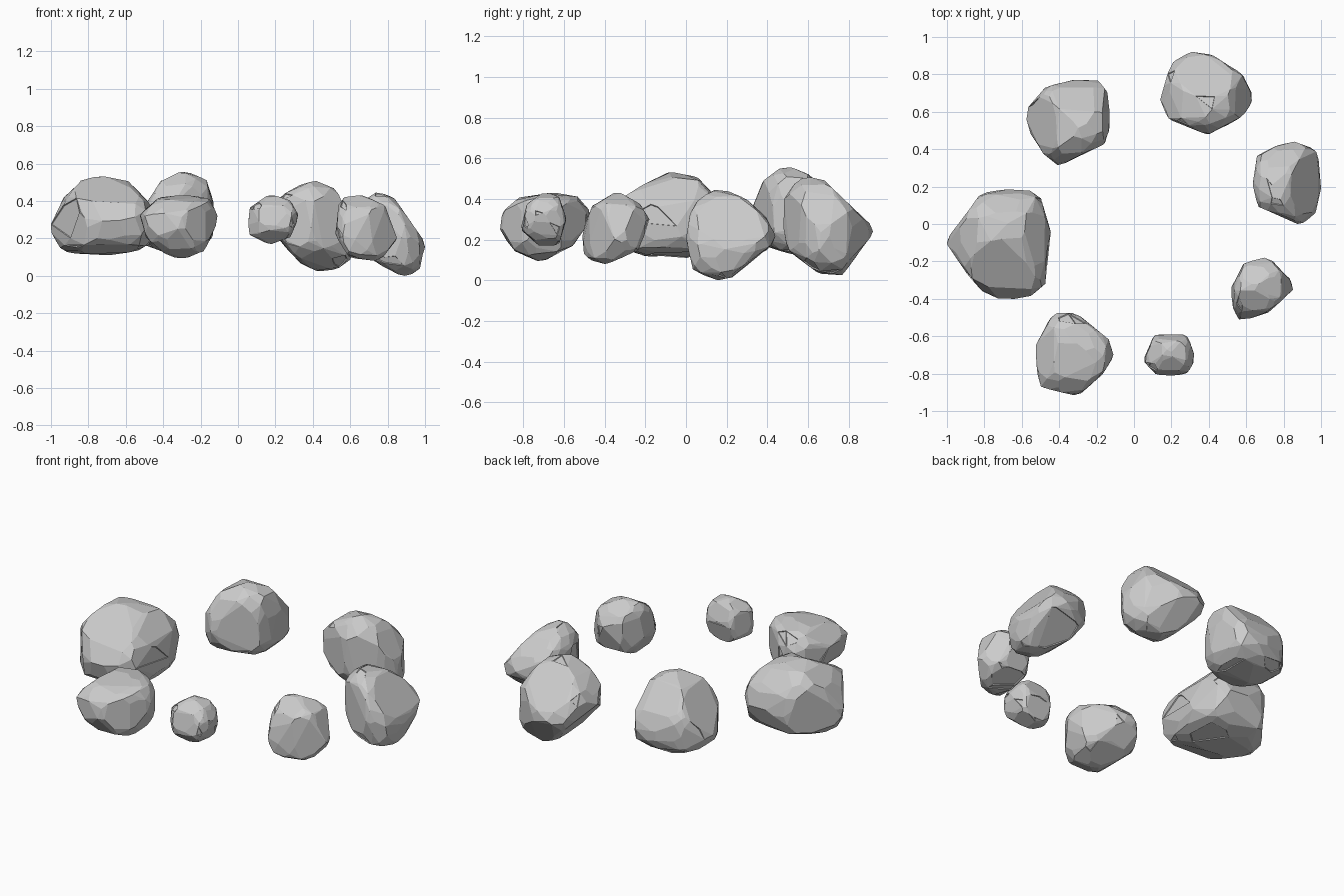
import bpy, bmesh, math, random
from mathutils import Vector

random.seed(4)
N = 230          # sample points per rock
P = 4            # blend power between the three profiles


def reach(outline, cu, cv, du, dv):
    """Distance from (cu, cv) to a closed outline along (du, dv)."""
    best = 0.0
    for i, (au, av) in enumerate(outline):
        bu, bv = outline[(i + 1) % len(outline)]
        eu, ev = bu - au, bv - av
        den = du * ev - dv * eu
        if abs(den) < 1e-9:
            continue
        t = ((au - cu) * ev - (av - cv) * eu) / den
        s = ((au - cu) * dv - (av - cv) * du) / den
        if t > 0 and -1e-6 <= s <= 1 + 1e-6:
            best = max(best, t)
    return best or 1e3


def rock(name, top, front, side):
    """Faceted boulder from its top (x,y), front (x,z) and side (y,z) profiles."""
    xs = [p[0] for p in top]
    ys = [p[1] for p in top]
    zs = [p[1] for p in front]
    lo = Vector((min(xs), min(ys), min(zs)))
    hi = Vector((max(xs), max(ys), max(zs)))
    c = (lo + hi) / 2
    views = ((top, 0, 1), (front, 0, 2), (side, 1, 2))
    pts = []
    for i in range(N):
        # jittered spiral of directions
        z = 1 - 2 * (i + 0.5) / N
        a = i * 2.39996
        r = math.sqrt(1 - z * z)
        d = Vector((r * math.cos(a), r * math.sin(a), z))
        d += Vector([random.uniform(-0.09, 0.09) for _ in range(3)])
        d.normalize()
        rs = [reach(o, c[u], c[v], d[u], d[v]) for o, u, v in views]
        soft = (sum(q ** -P for q in rs) / 2) ** (-1 / P)
        pts.append(c + d * min(soft, *rs) * random.uniform(0.985, 1.0))
    # stretch to the exact extents
    for k in range(3):
        a, b = min(p[k] for p in pts), max(p[k] for p in pts)
        for p in pts:
            p[k] = lo[k] + (p[k] - a) / (b - a) * (hi[k] - lo[k])
    bm = bmesh.new()
    for p in pts:
        bm.verts.new(p)
    res = bmesh.ops.convex_hull(bm, input=bm.verts[:])
    bmesh.ops.delete(bm, geom=[v for v in bm.verts if not v.link_faces], context='VERTS')
    # merge near-flat triangles into broad chipped facets
    bmesh.ops.dissolve_limit(bm, angle_limit=math.radians(9), verts=bm.verts[:], edges=bm.edges[:])
    bmesh.ops.recalc_face_normals(bm, faces=bm.faces[:])
    # a few shallow chips
    chips = random.sample(bm.faces[:], 7)
    bmesh.ops.inset_individual(bm, faces=chips, thickness=0.004, depth=-0.005)
    me = bpy.data.meshes.new(name)
    bm.to_mesh(me)
    bm.free()
    bpy.context.collection.objects.link(bpy.data.objects.new(name, me))


# largest boulder, left
rock("rock_left",
     [(-1, -.09), (-.81, .16), (-.64, .185), (-.5, .165), (-.445, -.02), (-.48, -.35),
      (-.56, -.39), (-.66, -.4), (-.77, -.39), (-.88, -.27)],
     [(-1, .26), (-.92, .42), (-.83, .51), (-.73, .53), (-.58, .5), (-.47, .38),
      (-.44, .24), (-.48, .15), (-.6, .12), (-.7, .11), (-.89, .12), (-.95, .15)],
     [(-.4, .28), (-.33, .4), (-.22, .46), (-.08, .53), (.05, .505), (.15, .4),
      (.185, .28), (.12, .15), (0, .11), (-.2, .12), (-.35, .17)])

# back left
rock("rock_back_left",
     [(-.575, .6), (-.47, .72), (-.265, .77), (-.14, .75), (-.13, .51), (-.16, .425),
      (-.4, .315), (-.48, .375), (-.57, .51)],
     [(-.285, .556), (-.17, .5), (-.13, .385), (-.135, .2), (-.2, .14), (-.4, .13),
      (-.54, .18), (-.575, .25), (-.49, .38), (-.41, .5)],
     [(.48, .556), (.6, .51), (.72, .37), (.77, .24), (.7, .14), (.5, .13),
      (.36, .18), (.31, .3), (.345, .4), (.385, .485)])

# back right
rock("rock_back_right",
     [(.14, .665), (.2, .85), (.295, .92), (.39, .91), (.565, .8), (.63, .665),
      (.56, .57), (.39, .48), (.19, .56)],
     [(.4, .507), (.275, .455), (.19, .38), (.14, .3), (.24, .17), (.33, .08),
      (.435, .025), (.57, .07), (.63, .18), (.6, .3), (.545, .385), (.515, .455)],
     [(.58, .507), (.68, .485), (.92, .26), (.9, .21), (.755, .025), (.655, .045),
      (.51, .15), (.475, .25), (.485, .42)])

# right
rock("rock_right",
     [(.635, .19), (.66, .36), (.76, .41), (.885, .44), (.98, .4), (1, .19),
      (.965, .05), (.885, 0), (.67, .09)],
     [(.69, .43), (.755, .445), (.835, .41), (.98, .21), (1, .16), (.97, .05),
      (.9, 0), (.73, .08), (.65, .2), (.635, .33)],
     [(.165, .445), (.285, .4), (.385, .31), (.44, .21), (.385, .15), (.19, 0),
      (.04, .055), (0, .2), (.02, .35), (.105, .425)])

# front right
rock("rock_front_right",
     [(.52, -.345), (.59, -.215), (.715, -.18), (.85, -.31), (.85, -.35), (.72, -.46),
      (.565, -.51), (.53, -.43)],
     [(.595, .43), (.545, .4), (.52, .225), (.595, .105), (.755, .08), (.85, .2),
      (.785, .37), (.675, .42)],
     [(-.335, .43), (-.23, .37), (-.185, .29), (-.24, .15), (-.4, .08), (-.5, .11),
      (-.515, .2), (-.45, .36)])

# smallest stone, front
rock("rock_front_small",
     [(.055, -.73), (.11, -.6), (.2, -.59), (.28, -.6), (.32, -.72), (.28, -.795),
      (.2, -.81), (.12, -.8)],
     [(.17, .43), (.07, .36), (.055, .225), (.17, .17), (.275, .21), (.32, .315),
      (.275, .395)],
     [(-.695, .43), (-.78, .37), (-.81, .25), (-.72, .17), (-.63, .175), (-.595, .3),
      (-.63, .405)])

# front left
rock("rock_front_left",
     [(-.525, -.67), (-.43, -.5), (-.335, -.475), (-.14, -.63), (-.11, -.72), (-.185, -.82),
      (-.3, -.915), (-.5, -.87)],
     [(-.285, .43), (-.42, .415), (-.52, .33), (-.485, .21), (-.39, .13), (-.3, .095),
      (-.18, .145), (-.11, .305), (-.15, .41)],
     [(-.66, .43), (-.82, .405), (-.9, .34), (-.915, .25), (-.84, .15), (-.72, .1),
      (-.57, .18), (-.475, .32), (-.55, .41)])
